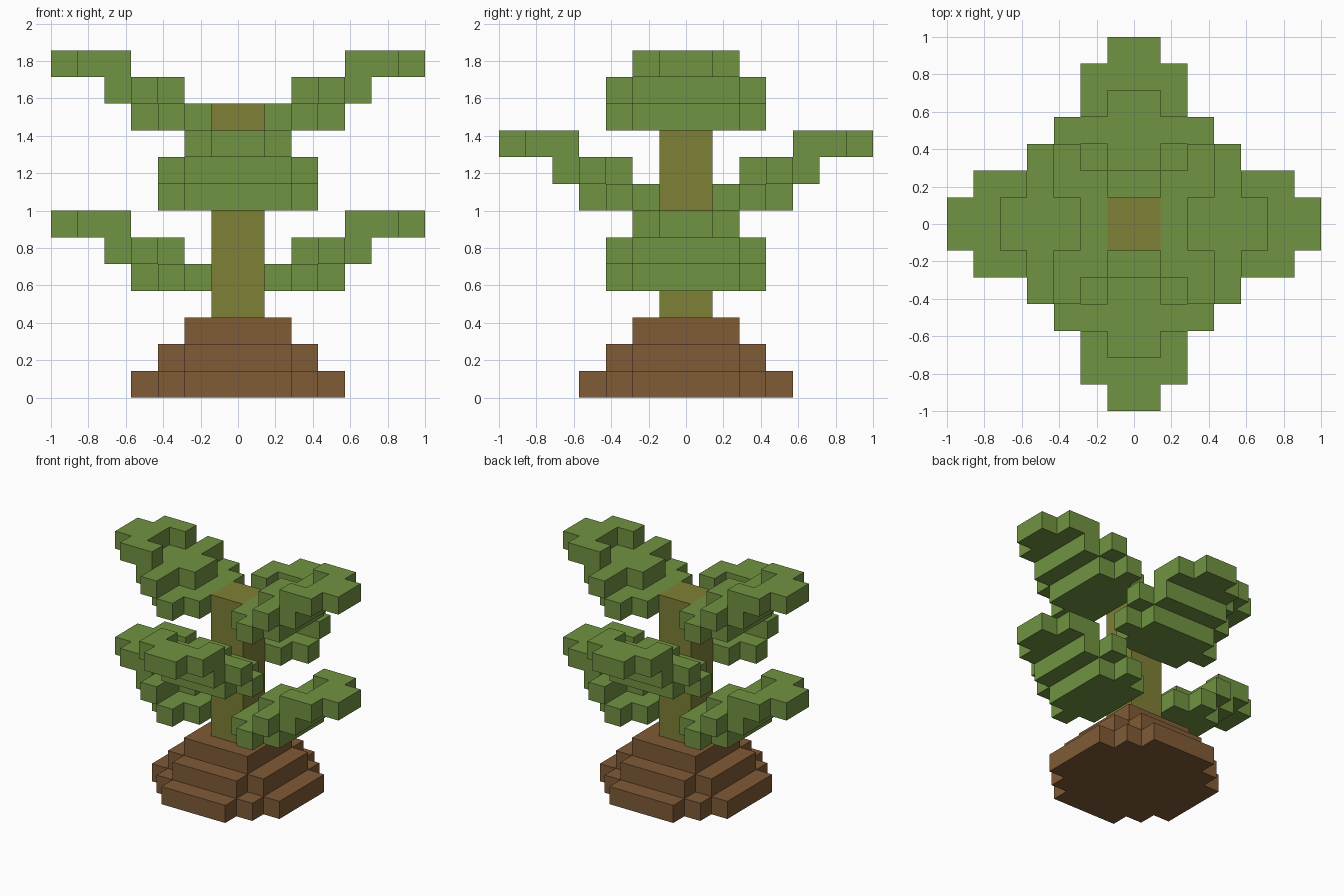
import bpy, bmesh

cube = bpy.data.objects.get("Cube")
if cube:
    bpy.data.objects.remove(cube, do_unlink=True)

U = 1 / 7  # size of one block


def material(name, rgb):
    m = bpy.data.materials.new(name)
    m.use_nodes = True
    m.diffuse_color = (*rgb, 1)
    bsdf = m.node_tree.nodes["Principled BSDF"]
    bsdf.inputs["Base Color"].default_value = (*rgb, 1)
    bsdf.inputs["Roughness"].default_value = 0.9
    return m


green = material("leaf green", (0.165, 0.292, 0.054))
olive = material("trunk olive", (0.209, 0.216, 0.036))
brown = material("soil brown", (0.216, 0.105, 0.037))


def box(x0, x1, y0, y1, z0, z1):
    """Set of unit cells filling a box."""
    return {(x, y, z) for x in range(x0, x1)
            for y in range(y0, y1) for z in range(z0, z1)}


def block_object(name, cells, mat):
    """Outer skin of a set of cells, with coplanar faces merged."""
    bm = bmesh.new()
    verts = {}

    def vert(p):
        if p not in verts:
            verts[p] = bm.verts.new([c * U for c in p])
        return verts[p]

    for cell in cells:
        for axis in range(3):
            for side in (0, 1):
                beside = list(cell)
                beside[axis] += 2 * side - 1
                if tuple(beside) in cells:
                    continue
                corners = []
                for i, j in ((0, 0), (1, 0), (1, 1), (0, 1)):
                    p = list(cell)
                    p[axis] += side
                    p[(axis + 1) % 3] += i
                    p[(axis + 2) % 3] += j
                    corners.append(vert(tuple(p)))
                bm.faces.new(corners if side else corners[::-1])
    bmesh.ops.dissolve_limit(bm, angle_limit=0.01, verts=bm.verts[:], edges=bm.edges[:])
    mesh = bpy.data.meshes.new(name)
    bm.to_mesh(mesh)
    bm.free()
    mesh.materials.append(mat)
    obj = bpy.data.objects.new(name, mesh)
    bpy.context.collection.objects.link(obj)
    return obj


# Stepped mound with notched corners
mound = box(-2, 2, -2, 2, 0, 3)
for z, reach in ((0, 4), (1, 3)):
    for r in range(2, reach + 1):
        s = reach + 2 - r
        mound |= box(-r, r, -s, s, z, z + 1)
block_object("soil_mound", mound, brown)

# Square trunk
block_object("trunk", box(-1, 1, -1, 1, 3, 11), olive)

# One branch along +x: three rising leaf layers, (start, half widths per row)
branch = set()
for z, (start, widths) in enumerate(((1, (2, 3, 2)), (2, (1, 3, 2)), (4, (2, 2, 1)))):
    for i, w in enumerate(widths):
        branch |= box(start + i, start + i + 1, -w, w, z, z + 1)
branch -= box(4, 5, -1, 1, 2, 3)  # notch on the inner edge of the top layer


def turned(cells, quarter, lift):
    """Rotate cells by quarter turns about the trunk and raise them."""
    for _ in range(quarter):
        cells = {(-y - 1, x, z) for x, y, z in cells}
    return {(x, y, z + lift) for x, y, z in cells}


names = ("left", "back", "right", "front")
for tier, lift, quarters in (("lower", 4, (0, 2)), ("middle", 7, (1, 3)), ("upper", 10, (0, 2))):
    for q in quarters:
        block_object(f"{tier}_{names[q]}_branch", turned(branch, q, lift), green)
